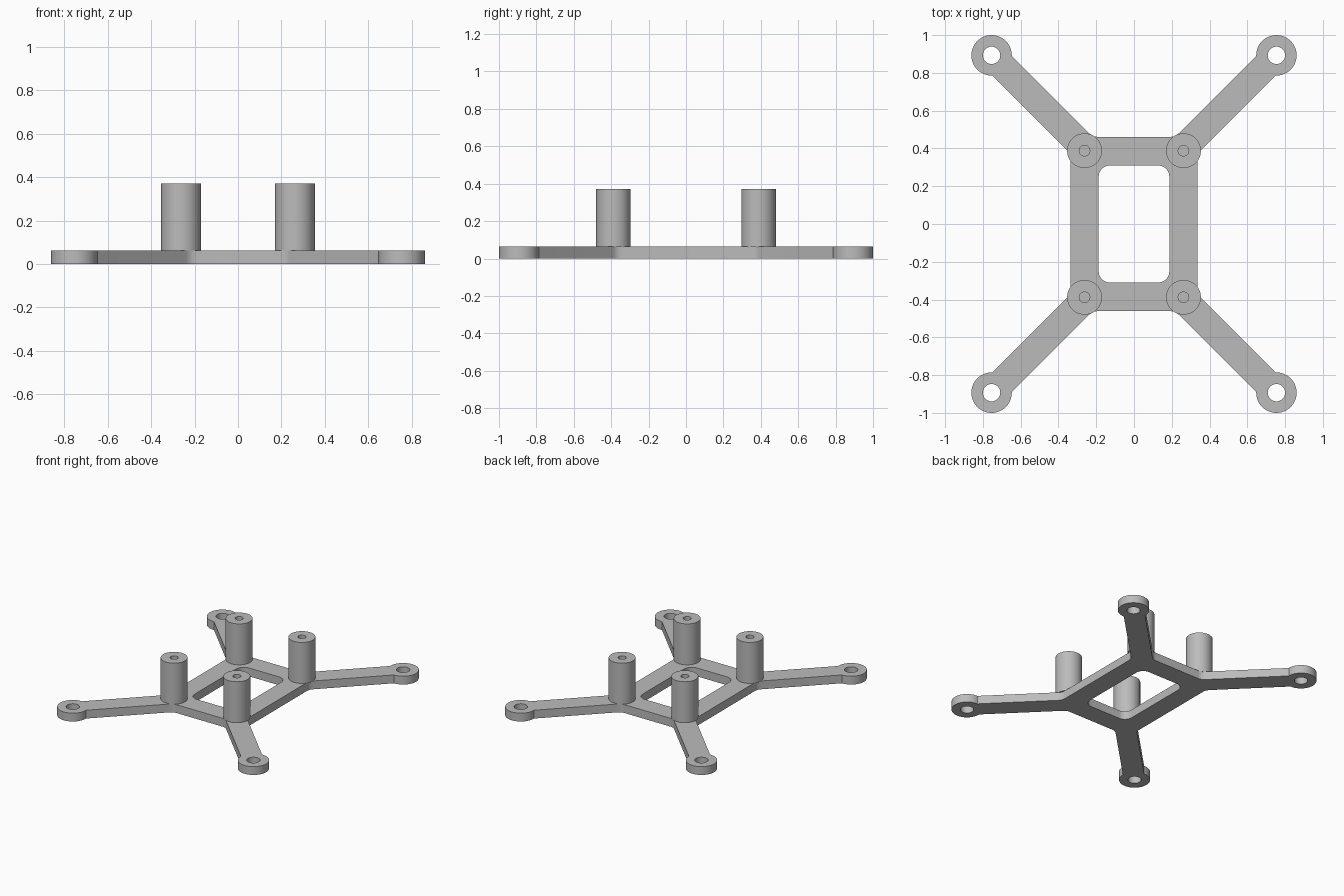
import bpy, bmesh
from math import sin, cos, tau, radians, asin, degrees
from mathutils import Vector

cube = bpy.data.objects.get("Cube")
if cube:
    bpy.data.objects.remove(cube, do_unlink=True)

PLATE_T = 0.063
POST_TOP = 0.372
EYE = Vector((0.754, 0.893))
EYE_R, HOLE_R = 0.107, 0.046
ARM_HALF = 0.0736
FRAME = Vector((0.335, 0.461))
WINDOW = Vector((0.187, 0.310))
POST = Vector((0.262, 0.388))
POST_R, BORE_R = 0.092, 0.028

grey = bpy.data.materials.new("plain grey")
grey.use_nodes = True
grey.diffuse_color = (0.5, 0.5, 0.5, 1)
grey.node_tree.nodes["Principled BSDF"].inputs["Base Color"].default_value = (0.5, 0.5, 0.5, 1)


def arc(centre, r, start, end, n):
    angles = [radians(start + (end - start) * i / n) for i in range(n + 1)]
    return [Vector((centre.x + r * cos(a), centre.y + r * sin(a))) for a in angles]


def fillet(before, corner, after, length=0.03, n=6):
    a = corner + (before - corner).normalized() * length
    b = corner + (after - corner).normalized() * length
    return [a.lerp(corner, i / n).lerp(corner.lerp(b, i / n), i / n) for i in range(n + 1)]


def all_quadrants(quarter):
    """Mirror a counter-clockwise quarter outline into a full loop."""
    loop = []
    for sx, sy in ((1, 1), (-1, 1), (-1, -1), (1, -1)):
        part = [Vector((p.x * sx, p.y * sy)) for p in quarter]
        loop += part if sx * sy > 0 else part[::-1]
    return loop


def finish(name, bm):
    bmesh.ops.remove_doubles(bm, verts=bm.verts, dist=0.0001)
    bmesh.ops.recalc_face_normals(bm, faces=bm.faces)
    mesh = bpy.data.meshes.new(name)
    bm.to_mesh(mesh)
    bm.free()
    mesh.materials.append(grey)
    obj = bpy.data.objects.new(name, mesh)
    bpy.context.collection.objects.link(obj)
    bpy.ops.object.select_all(action='DESELECT')
    obj.select_set(True)
    bpy.context.view_layer.objects.active = obj
    bpy.ops.object.shade_smooth_by_angle(angle=radians(30))
    return obj


def extruded_plate(name, loops, thickness):
    curve = bpy.data.curves.new(name + " profile", 'CURVE')
    curve.dimensions = '2D'
    curve.fill_mode = 'BOTH'
    curve.extrude = thickness / 2
    for loop in loops:
        spline = curve.splines.new('POLY')
        spline.points.add(len(loop) - 1)
        for point, p in zip(spline.points, loop):
            point.co = (p.x, p.y, 0, 1)
        spline.use_cyclic_u = True
    helper = bpy.data.objects.new(name + " profile", curve)
    bpy.context.collection.objects.link(helper)
    bpy.context.view_layer.update()
    mesh = bpy.data.meshes.new_from_object(helper)
    bpy.data.objects.remove(helper, do_unlink=True)
    bm = bmesh.new()
    bm.from_mesh(mesh)
    bpy.data.meshes.remove(mesh)
    bmesh.ops.translate(bm, verts=bm.verts, vec=(0, 0, thickness / 2))
    return finish(name, bm)


# Plate outline: frame edge, arm, round eyelet, arm, frame edge
spread = 180 - degrees(asin(ARM_HALF / EYE_R))
eyelet = arc(EYE, EYE_R, 45 - spread, 45 + spread, 48)
lean = EYE.y - EYE.x
offset = ARM_HALF * 2 ** 0.5
side_corner = Vector((FRAME.x, FRAME.x + lean - offset))
end_corner = Vector((FRAME.y - lean - offset, FRAME.y))
quarter = (fillet(Vector((FRAME.x, 0)), side_corner, eyelet[0])
           + eyelet
           + fillet(eyelet[-1], end_corner, Vector((0, FRAME.y))))

# Rounded window and the four eyelet holes
round_r = 0.06
window = all_quadrants(arc(WINDOW - Vector((round_r, round_r)), round_r, 0, 90, 10))
corners = [(1, 1), (-1, 1), (-1, -1), (1, -1)]
holes = [arc(Vector((EYE.x * sx, EYE.y * sy)), HOLE_R, 0, 350, 35) for sx, sy in corners]
extruded_plate("frame plate", [all_quadrants(quarter), window] + holes, PLATE_T)

# Hollow standoff posts, lathed from a profile
profile = [(0, PLATE_T + 0.001), (BORE_R, PLATE_T + 0.001), (BORE_R, POST_TOP),
           (POST_R, POST_TOP), (POST_R, PLATE_T - 0.002), (0, PLATE_T - 0.002)]
for sx, sy in corners:
    bm = bmesh.new()
    verts = [bm.verts.new((r, 0, z)) for r, z in profile]
    edges = [bm.edges.new(pair) for pair in zip(verts, verts[1:])]
    bmesh.ops.spin(bm, geom=verts + edges, cent=(0, 0, 0), axis=(0, 0, 1),
                   angle=tau, steps=48, use_merge=True)
    name = ("back" if sy > 0 else "front") + (" left" if sx > 0 else " right") + " post"
    finish(name, bm).location = (POST.x * sx, POST.y * sy, 0)
